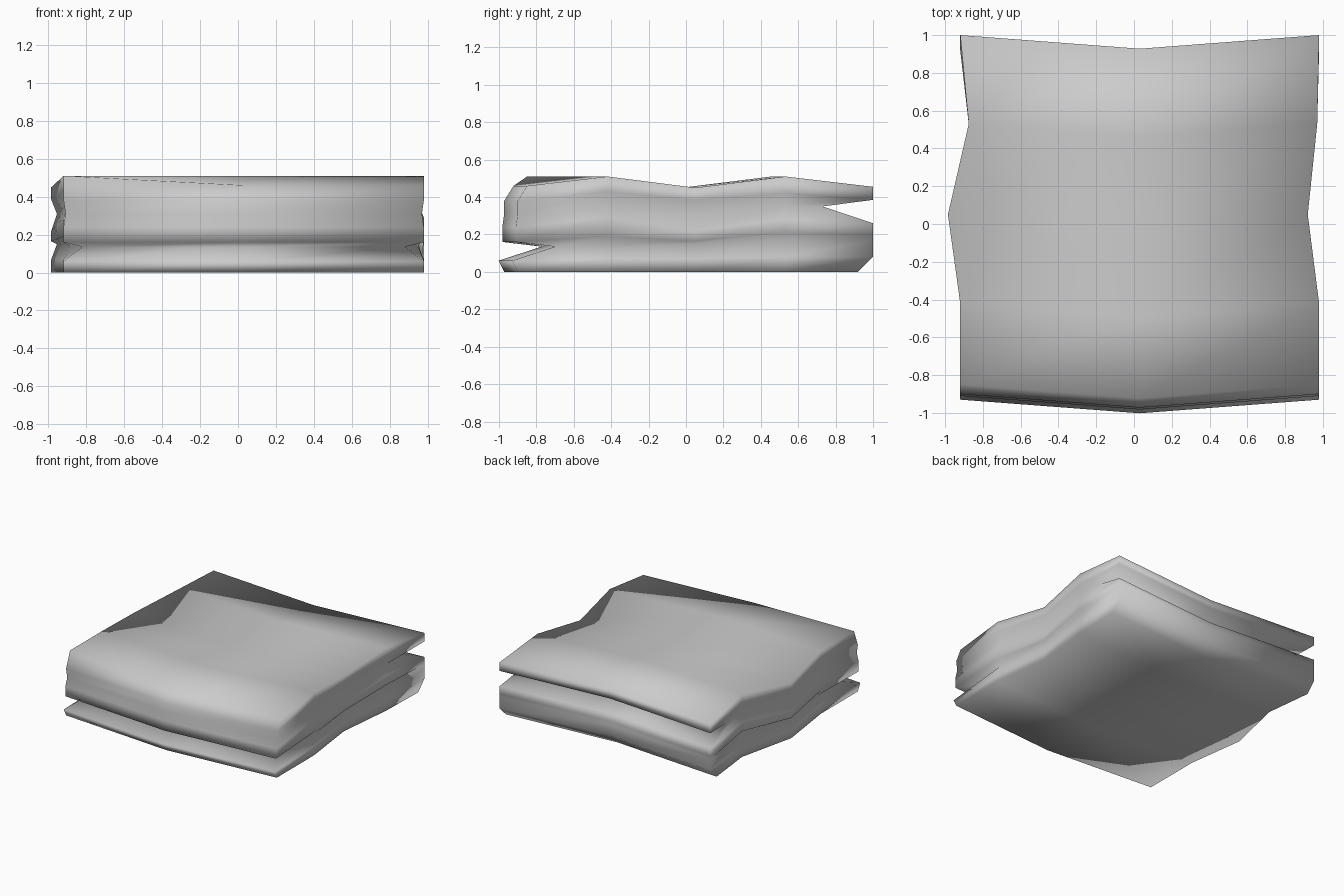
import bpy, bmesh

if "Cube" in bpy.data.objects:
    bpy.data.objects.remove(bpy.data.objects["Cube"])

# Folded cloth stack: rings of points around the outline, one ring per height level.
# Side outlines at five depth stations (front, three waves, back)
LEFT = [-0.92, -0.92, -0.985, -0.875, -0.92]
RIGHT = [0.98, 0.98, 0.92, 0.97, 0.98]
WAVES = [-0.42, 0.05, 0.53]
MID_X, MID_SHIFT = 0.03, -0.072

# Level: front y, back y, heights at the five stations, side insets at the five stations
LEVELS = [
    (-0.90, 0.92, (0, 0, 0, 0, 0), (0, 0, 0, 0, 0)),
    (-0.93, 1.00, (.06, .07, .07, .08, .08), (0, 0, 0, 0, 0)),
    (-0.70, 1.00, (.135, .14, .15, .19, .17), (.10, .03, .03, .03, 0)),
    (-0.91, 1.00, (.16, .19, .165, .21, .20), (0, 0, 0, 0, 0)),
    (-0.91, 1.00, (.24, .29, .22, .28, .26), (0, 0, 0, 0, 0)),
    (-0.90, 0.73, (.31, .37, .31, .355, .35), (.01, .03, .03, .03, .05)),
    (-0.90, 1.00, (.38, .43, .385, .42, .385), (0, 0, 0, 0, 0)),
    (-0.85, 1.00, (.46, .51, .45, .51, .455), (0, 0, 0, 0, 0)),
]

bm = bmesh.new()


def make_grid(level, index):
    """Points of one level as grid[station][left, middle, right]."""
    front, back, heights, insets = level
    grid = []
    for j, y in enumerate([front] + WAVES + [back]):
        z = heights[j]
        # the left front corner of the top sheet is puffed up
        z_left = 0.51 if index == 7 and j == 0 else z
        grid.append([bm.verts.new((LEFT[j] + insets[j], y, z_left)),
                     bm.verts.new((MID_X, y + MID_SHIFT, z)),
                     bm.verts.new((RIGHT[j] - insets[j], y, z))])
    return grid


def perimeter(g):
    return g[0] + [row[2] for row in g[1:4]] + g[4][::-1] + [row[0] for row in g[3:0:-1]]


def make_sheet(g):
    for j in range(4):
        for i in range(2):
            bm.faces.new((g[j][i], g[j][i + 1], g[j + 1][i + 1], g[j + 1][i]))


# Only the outline of the inner levels is used; the loose middles are removed
grids = [make_grid(level, k) for k, level in enumerate(LEVELS)]
make_sheet(grids[0])
make_sheet(grids[-1])

# Folded edges and sides
for low, high in zip(grids, grids[1:]):
    a, b = perimeter(low), perimeter(high)
    n = len(a)
    for i in range(n):
        k = (i + 1) % n
        bm.faces.new((a[i], a[k], b[k], b[i]))

bmesh.ops.delete(bm, geom=[v for v in bm.verts if not v.link_faces], context='VERTS')
bmesh.ops.recalc_face_normals(bm, faces=bm.faces)
for f in bm.faces:
    f.smooth = True

mesh = bpy.data.meshes.new("folded_cloth")
bm.to_mesh(mesh)
bm.free()
cloth = bpy.data.objects.new("folded_cloth", mesh)
bpy.context.collection.objects.link(cloth)
